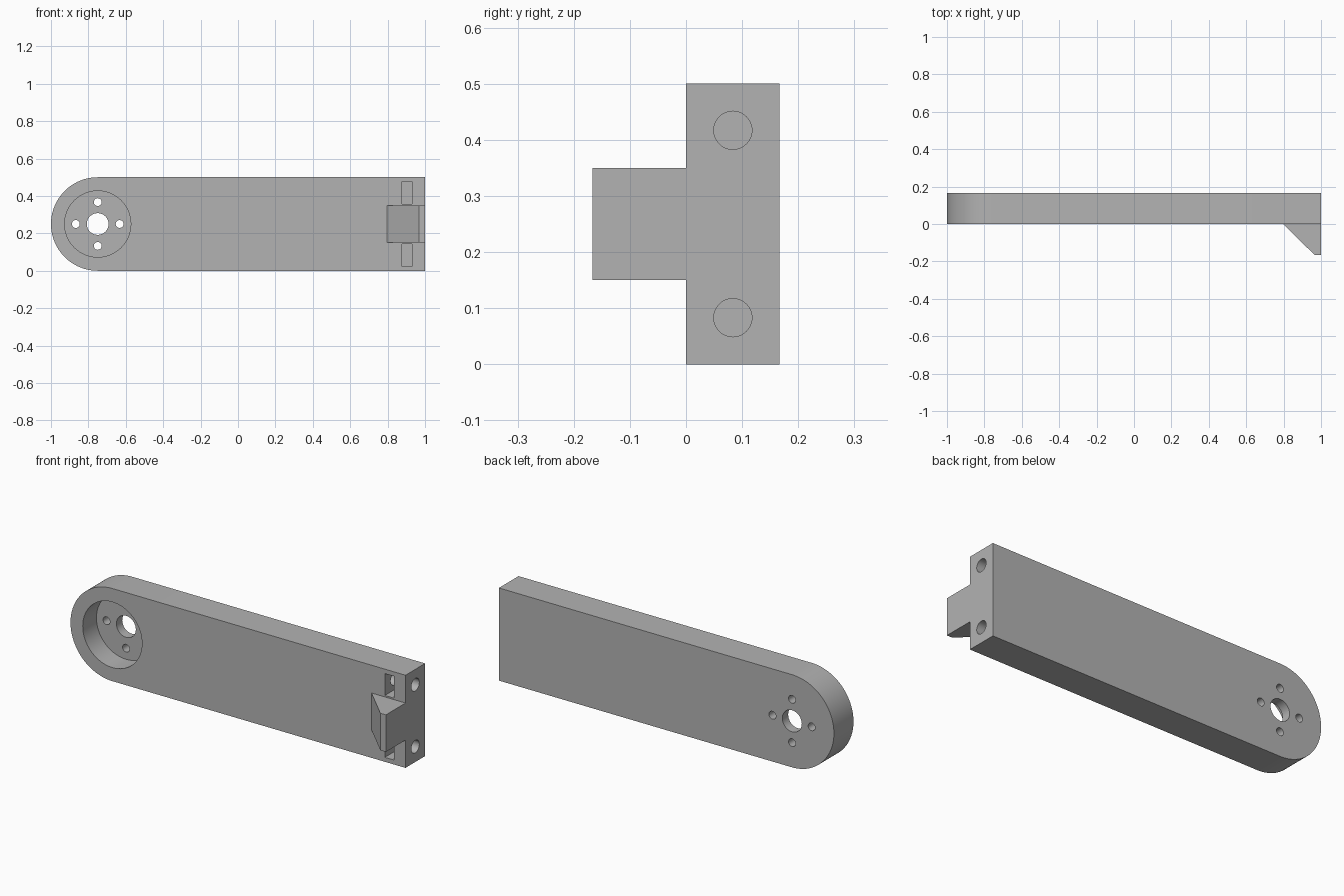
import bpy, bmesh
from math import pi, sin, cos
from mathutils import Vector

default = bpy.data.objects.get("Cube")
if default:
    bpy.data.objects.remove(default, do_unlink=True)

gray = bpy.data.materials.new("plain_gray")
gray.use_nodes = True
color = (0.45, 0.45, 0.45, 1)
gray.diffuse_color = color
gray.node_tree.nodes["Principled BSDF"].inputs["Base Color"].default_value = color

THICK = 0.167           # arm thickness
R = 0.25                # rounded end radius
PIVOT = (R - 1, R)      # pivot centre in x, z


def prism(name, points, direction):
    """Extrude a planar outline along a direction vector."""
    bm = bmesh.new()
    base = bm.faces.new([bm.verts.new(p) for p in points])
    result = bmesh.ops.extrude_face_region(bm, geom=[base], use_keep_orig=True)
    moved = [v for v in result["geom"] if isinstance(v, bmesh.types.BMVert)]
    bmesh.ops.translate(bm, verts=moved, vec=Vector(direction))
    bmesh.ops.recalc_face_normals(bm, faces=bm.faces)
    mesh = bpy.data.meshes.new(name)
    bm.to_mesh(mesh)
    bm.free()
    mesh.materials.append(gray)
    obj = bpy.data.objects.new(name, mesh)
    bpy.context.collection.objects.link(obj)
    return obj


def circle_y(x, z, r, y, n=48):
    turns = [2 * pi * i / n for i in range(n)]
    return [(x + r * cos(t), y, z + r * sin(t)) for t in turns]


def circle_x(y, z, r, x, n=48):
    turns = [2 * pi * i / n for i in range(n)]
    return [(x, y + r * cos(t), z + r * sin(t)) for t in turns]


def combine(target, tool, operation):
    mod = target.modifiers.new(operation.lower(), "BOOLEAN")
    mod.operation = operation
    mod.solver = "EXACT"
    mod.object = tool
    bpy.context.view_layer.objects.active = target
    bpy.ops.object.modifier_apply(modifier=mod.name)
    bpy.data.objects.remove(tool, do_unlink=True)


def cut(points, direction):
    combine(arm, prism("cutter", points, direction), "DIFFERENCE")


# Arm: flat bar with one rounded end
n = 48
arc = [pi / 2 + pi * i / n for i in range(n + 1)]
outline = [(PIVOT[0] + R * cos(t), 0, PIVOT[1] + R * sin(t)) for t in arc]
outline += [(1, 0, 0), (1, 0, 2 * R)]
arm = prism("arm", outline, (0, THICK, 0))

# Wedge catch on the square end, rooted slightly into the arm
wedge = prism("wedge_catch",
              [(0.797, 0, 0.15), (0.967, -THICK, 0.15), (1, -THICK, 0.15),
               (1, 0.01, 0.15), (0.797, 0.01, 0.15)], (0, 0, 0.2))
combine(arm, wedge, "UNION")

# Round pocket, then the pivot hole and four small holes through its floor
px, pz = PIVOT
cut(circle_y(px, pz, 0.177, -0.05, 64), (0, 0.167, 0))
cut(circle_y(px, pz, 0.058, 0.05), (0, 0.2, 0))
for dx, dz in ((1, 0), (-1, 0), (0, 1), (0, -1)):
    cut(circle_y(px + 0.117 * dx, pz + 0.117 * dz, 0.021, 0.05, 24), (0, 0.2, 0))

# Screw holes in the end face, crossed by nut slots from the front
for z in (0.083, 0.417):
    cut(circle_x(THICK / 2, z, 0.034, 0.78), (0.3, 0, 0))
    lo, hi = z - 0.059, z + 0.059
    cut([(0.877, -0.05, lo), (0.93, -0.05, lo),
         (0.93, -0.05, hi), (0.877, -0.05, hi)], (0, 0.192, 0))

# Smooth the curved walls and keep edges sharp
bpy.ops.object.select_all(action="DESELECT")
arm.select_set(True)
bpy.context.view_layer.objects.active = arm
bpy.ops.object.shade_smooth_by_angle(angle=pi / 6)
